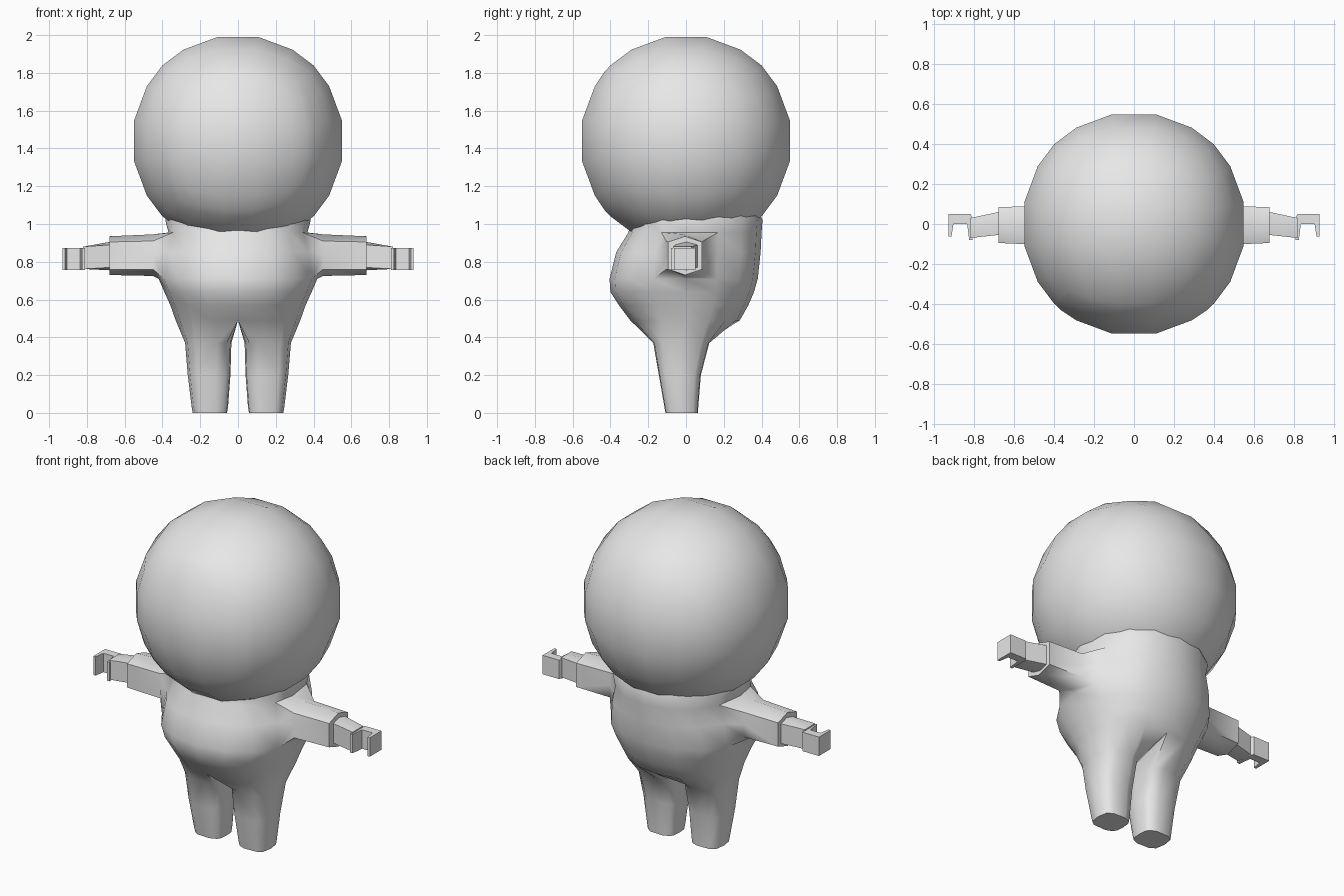
import bpy, bmesh, math
from mathutils import Vector

if "Cube" in bpy.data.objects:
    bpy.data.objects.remove(bpy.data.objects["Cube"])

suit = bpy.data.materials.new("light_grey")
suit.diffuse_color = (0.8, 0.8, 0.8, 1)
suit.use_nodes = True
suit.node_tree.nodes["Principled BSDF"].inputs["Base Color"].default_value = suit.diffuse_color


def finish(bm, name, angle):
    """Turn a bmesh into a smooth shaded object."""
    bmesh.ops.recalc_face_normals(bm, faces=bm.faces)
    me = bpy.data.meshes.new(name)
    bm.to_mesh(me)
    bm.free()
    me.materials.append(suit)
    ob = bpy.data.objects.new(name, me)
    bpy.context.collection.objects.link(ob)
    bpy.ops.object.select_all(action='DESELECT')
    ob.select_set(True)
    bpy.context.view_layer.objects.active = ob
    bpy.ops.object.shade_smooth_by_angle(angle=math.radians(angle))
    return ob


def power(v, n):
    return math.copysign(abs(v) ** (2 / n), v)


def bridge(bm, a, b):
    n = len(a)
    for i in range(n):
        bm.faces.new((a[i], a[(i + 1) % n], b[(i + 1) % n], b[i]))


# Helmet: a cube grid pushed out to a sphere
R, N, CZ = 0.571, 5, 1.44
bm = bmesh.new()
bmesh.ops.create_cube(bm, size=2)
bmesh.ops.subdivide_edges(bm, edges=bm.edges[:], cuts=N - 1, use_grid_fill=True)
front = [f for f in bm.faces if f.normal.y < -0.9]
for v in bm.verts:
    v.co = v.co.normalized() * R
# Visor: the front patch, with a raised lip and a shallow groove inside it
rim = {v for f in front for v in f.verts if any(g not in front for g in v.link_faces)}
bm.normal_update()
bmesh.ops.inset_region(bm, faces=front, thickness=0.03, use_even_offset=True)
inner = {v for f in front for v in f.verts}
for v in rim:
    v.co.y -= 0.028
for v in inner:
    v.co = v.co.normalized() * R
bmesh.ops.translate(bm, verts=bm.verts, vec=(0, 0, CZ))
finish(bm, "helmet", 75)

# Torso: stacked rings of (height, half width, front depth, back depth)
S = 16
rings = []
bm = bmesh.new()
for z, w, yf, yb in [(1.08, .36, .30, .38), (1.02, .385, .29, .405),
                     (.955, .368, .305, .40), (.85, .40, .37, .395),
                     (.71, .42, .405, .38), (.64, .39, .40, .36),
                     (.57, .358, .355, .33), (.49, .33, .295, .285)]:
    ring = []
    for i in range(S):
        a = 2 * math.pi * i / S
        c, s = power(math.cos(a), 2.25), power(math.sin(a), 2.25)
        ring.append(bm.verts.new((w * c, s * (yb if s > 0 else yf), z)))
    rings.append(ring)
bm.faces.new(rings[0])
arm_columns = (0, 15, 7, 8)
for r in range(len(rings) - 1):
    for i in range(S):
        if r in (2, 3) and i in arm_columns:
            continue        # opening for an arm
        j = (i + 1) % S
        bm.faces.new((rings[r][i], rings[r][j], rings[r + 1][j], rings[r + 1][i]))

# Legs: split the lowest ring along a shared crotch line
low = rings[-1]
crotch = [bm.verts.new((0, y, .49)) for y in (.14, 0, -.14)]
for side in (1, -1):
    outer = [low[(12 + k) % S] if side > 0 else low[12 - k] for k in range(9)]
    loop = outer + crotch
    angles = [-135 + 33.75 * k for k in range(9)] + [157.5, 180, 202.5]
    for z, xi, xo, yf, yb in [(.37, .035, .28, -.175, .125), (.20, .04, .266, -.145, .08),
                              (.03, .053, .245, -.115, .066), (0, .058, .24, -.11, .064)]:
        new = []
        for d in angles:
            c = power(math.cos(math.radians(d)), 3.2)
            s = power(math.sin(math.radians(d)), 3.2)
            new.append(bm.verts.new((side * ((xi + xo) / 2 + c * (xo - xi) / 2),
                                     (yf + yb) / 2 + s * (yb - yf) / 2, z)))
        bridge(bm, loop, new)
        loop = new
    bm.faces.new(loop)

# Arms: six-sided sleeve stepping in to a square wrist
for side in (1, -1):
    f, m, b = (15, 0, 1) if side > 0 else (9, 8, 7)
    t, c, u = rings[2], rings[3], rings[4]
    loop = [t[f], t[m], t[b], c[b], u[b], u[m], u[f], c[f]]
    for x, y0, y1, z0, z1, peak in [(.45, -.105, .09, .725, .945, .035),
                                    (.68, -.095, .085, .73, .935, .03),
                                    (.68, -.055, .06, .755, .905, .015),
                                    (.82, -.07, .03, .762, .88, 0)]:
        ym, zm = (y0 + y1) / 2, (z0 + z1) / 2
        pts = [(y0, z1 - peak), (ym, z1), (y1, z1 - peak), (y1, zm),
               (y1, z0 + peak), (ym, z0), (y0, z0 + peak), (y0, zm)]
        new = [bm.verts.new((side * x, y, z)) for y, z in pts]
        bridge(bm, loop, new)
        loop = new
    bm.faces.new(loop)
finish(bm, "body", 60)

# Hands: hooked mitten outline with thumb and curled fingers
hook = [(.81, -.08), (.826, -.08), (.836, 0), (.905, 0), (.915, -.062),
        (.93, -.062), (.93, .05), (.82, .05), (.81, .03)]
for side, label in ((1, "right"), (-1, "left")):
    bm = bmesh.new()
    face = bm.faces.new([bm.verts.new((side * x, y, .757)) for x, y in hook])
    ext = bmesh.ops.extrude_face_region(bm, geom=[face])["geom"]
    top = [v for v in ext if isinstance(v, bmesh.types.BMVert)]
    bmesh.ops.translate(bm, verts=top, vec=Vector((0, 0, .115)))
    finish(bm, "hand_" + label, 40)
